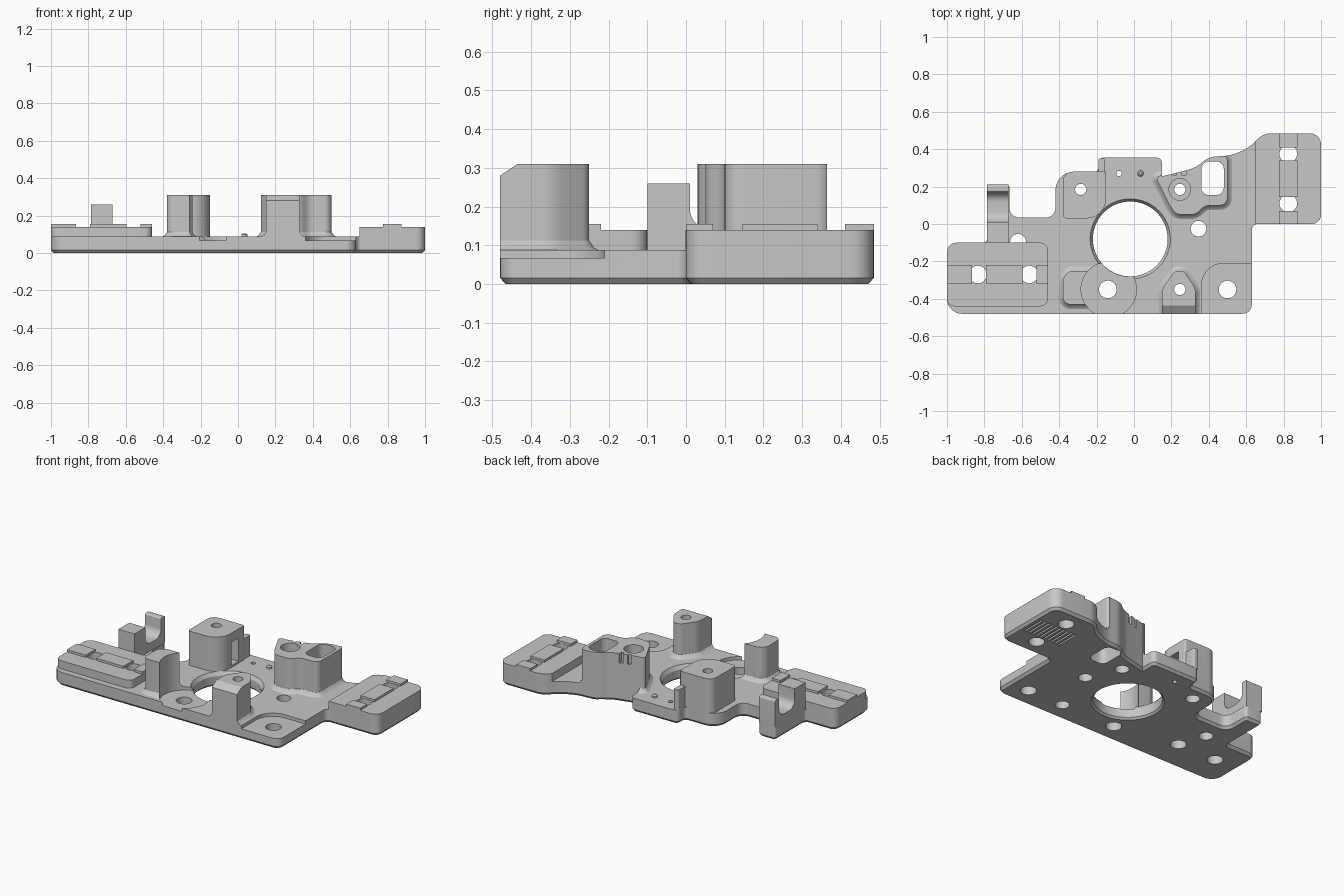
import bpy, bmesh, math
from mathutils import Vector

if "Cube" in bpy.data.objects:
    bpy.data.objects.remove(bpy.data.objects["Cube"], do_unlink=True)

grey = bpy.data.materials.new("machined_grey")
grey.use_nodes = True
grey.diffuse_color = (0.57, 0.57, 0.57, 1)
grey.node_tree.nodes["Principled BSDF"].inputs["Base Color"].default_value = grey.diffuse_color

TOP = 0.088      # upper face of the base plate
PAD = 0.14       # upper face of the mounting pads
RAIL = 0.155     # upper face of the locating rails
POST = 0.31      # upper face of the posts
cutters = []


def rounded(corners, steps=7):
    """Outline with each corner (x, y, setback) turned into an arc."""
    points = []
    for i, (x, y, setback) in enumerate(corners):
        here = Vector((x, y))
        if not setback:
            points.append(here)
            continue
        before = Vector(corners[i - 1][:2]) - here
        after = Vector(corners[(i + 1) % len(corners)][:2]) - here
        setback = min(setback, before.length * 0.45, after.length * 0.45)
        weight = math.sin(before.angle(after) / 2)
        start, end = here + before.normalized() * setback, here + after.normalized() * setback
        for k in range(steps + 1):
            t = k / steps
            a, b, c = (1 - t) ** 2, 2 * t * (1 - t) * weight, t * t
            points.append((start * a + here * b + end * c) / (a + b + c))
    return points


def ring(x, y, radius, count=40):
    turn = math.tau / count
    return [Vector((x + radius * math.cos(i * turn), y + radius * math.sin(i * turn)))
            for i in range(count)]


def rectangle(x0, x1, y0, y1, setback=0):
    return rounded([(x0, y0, setback), (x1, y0, setback), (x1, y1, setback), (x0, y1, setback)])


def offset(points, distance):
    """Grow (or shrink) a counter-clockwise outline with mitred corners."""
    moved = []
    for i, p in enumerate(points):
        d0 = (p - points[i - 1]).normalized()
        d1 = (points[(i + 1) % len(points)] - p).normalized()
        n0, n1 = Vector((d0.y, -d0.x)), Vector((d1.y, -d1.x))
        moved.append(p + (n0 + n1) * distance / (1 + n0.dot(n1)))
    return moved


def loft(name, outline, levels, along_x=False):
    """Solid made by stacking the outline at (height, growth) levels."""
    bm = bmesh.new()
    loops = []
    for height, growth in levels:
        shape = offset(outline, growth) if growth else outline
        loops.append([bm.verts.new((height, p.x, p.y) if along_x else (p.x, p.y, height))
                      for p in shape])
    for low, high in zip(loops, loops[1:]):
        for i in range(len(low)):
            j = (i + 1) % len(low)
            bm.faces.new((low[i], low[j], high[j], high[i]))
    bm.faces.new(loops[0][::-1])
    bm.faces.new(loops[-1])
    bmesh.ops.recalc_face_normals(bm, faces=bm.faces)
    mesh = bpy.data.meshes.new(name)
    bm.to_mesh(mesh)
    bm.free()
    mesh.materials.append(grey)
    obj = bpy.data.objects.new(name, mesh)
    bpy.context.collection.objects.link(obj)
    return obj


def cutter(outline, low=-0.5, high=0.5, **options):
    obj = loft("cutter", outline, [(low, 0), (high, 0)], **options)
    obj.hide_render = True
    cutters.append(obj)
    return obj


def carve(obj, tools, trim=False):
    """Subtract the tools, optionally trimming to the plate outline first."""
    jobs = [(plate_limit, 'INTERSECT')] if trim else []
    for tool, operation in jobs + [(tool, 'DIFFERENCE') for tool in tools]:
        mod = obj.modifiers.new("cut", 'BOOLEAN')
        mod.object, mod.operation, mod.solver = tool, operation, 'EXACT'
    bpy.context.view_layer.update()
    graph = bpy.context.evaluated_depsgraph_get()
    mesh = bpy.data.meshes.new_from_object(obj.evaluated_get(graph))
    obj.modifiers.clear()
    obj.data = mesh


def post(name, corners):
    """Tall post with a small fillet where it meets the plate."""
    return loft(name, rounded(corners),
                [(TOP, 0.024), (0.094, 0.012), (0.112, 0), (POST, 0)])


# Plate outline, shared by the base and the trimming volume
plate = rounded([
    (-1, -.48, .08), (.63, -.48, .05), (.63, 0, .03), (1, 0, .05), (1, .485, .06),
    (.69, .485, .06), (.62, .41, .06), (.52, .365, .05), (.4, .36, .05), (.33, .3, .04),
    (.15, .255, 0), (.15, .355, .03), (-.19, .355, .03), (-.19, .28, .02), (-.42, .28, .1),
    (-.42, .035, .05), (-.665, .035, .05), (-.665, .21, .02), (-.785, .21, .02),
    (-.785, -.1, .02), (-1, -.1, .05)])
plate_limit = cutter(plate)

# Cutting shapes: bolt holes, recesses, slots
pad_holes_left = [cutter(ring(x, -.27, .047)) for x in (-.835, -.56)]
pad_holes_right = [cutter(ring(.825, y, .047)) for y in (.375, .11)]
plate_holes = [cutter(ring(x, y, r)) for x, y, r in (
    (.345, -.025, .042), (-.62, -.095, .042), (.5, -.35, .047), (-.14, -.35, .047),
    (.245, -.35, .042), (-.285, .185, .042), (.245, .185, .042), (-.08, .27, .014))]
post_holes = [cutter(ring(x, y, .03)) for x, y in ((.245, -.35), (-.285, .185), (.245, .185))]
round_recess = cutter(ring(-.135, -.35, .148, 64), .067)
corner_recess = cutter(rounded([(.36, -.6, 0), (.7, -.6, 0), (.7, -.21, 0), (.36, -.21, .12)]), .067)
window = cutter(rectangle(.36, .48, .155, .335, .04))
bore = loft("cutter", ring(-.02, -.08, .2, 72), [(-.1, .1), (0, .012), (.012, 0), (.065, 0), (.1, .022)])
bore.hide_render = True
cutters.append(bore)
grooves = [cutter(rectangle(.7 + i * .028, .713 + i * .028, .165, .32), high=.01) for i in range(10)]

# Base plate with a chamfered lower edge
base = loft("base_plate", plate, [(0, -.014), (.016, 0), (TOP, 0)])
carve(base, [bore, round_recess, corner_recess, window]
      + plate_holes + pad_holes_left + pad_holes_right + grooves)
parts = [base]

# Raised mounting pads and their rails
left_pad = loft("right_side_pad", rectangle(-1, -.46, -.44, -.1, .04), [(TOP, 0), (PAD, 0)])
carve(left_pad, pad_holes_left, trim=True)
right_pad = loft("left_side_pad", rectangle(.65, 1.02, -.02, .5), [(TOP, 0), (PAD, 0)])
carve(right_pad, pad_holes_right, trim=True)
parts += [left_pad, right_pad]
for x0, x1 in ((-1, -.865), (-.79, -.595), (-.52, -.46)):
    parts.append(loft("right_side_rail", rectangle(x0, x1, -.32, -.22), [(PAD, 0), (RAIL, 0)]))
for y0, y1 in ((0, .07), (.145, .34), (.41, .485)):
    parts.append(loft("left_side_rail", rectangle(.775, .875, y0, y1), [(PAD, 0), (RAIL, 0)]))

# Rear post with a side notch and a low fin behind it
rear_post = loft("rear_post", rounded([
    (-.38, .03, .02), (-.15, .03, .11), (-.15, .28, .01), (-.38, .28, .05)]), [(TOP, 0), (POST, 0)])
carve(rear_post, [post_holes[1], cutter(rectangle(-.2, -.1, .15, .22), .1, .25)], trim=True)
fin = loft("rear_fin", rectangle(-.19, -.155, .27, .35, .01), [(TOP, 0), (.22, 0)])

# Rear tower with a screw boss, counterbore, window and two latch notches
tower = post("rear_tower", [
    (.19, .1, .03), (.225, .05, .028), (.33, .05, .028), (.38, .1, .03), (.5, .1, .04),
    (.5, .38, .06), (.4, .38, .04), (.33, .32, .03), (.115, .25, .02)])
notches = [cutter(rectangle(x, x + .022, .262, .32), .25) for x in (.205, .255)]
carve(tower, [window, post_holes[2], cutter(ring(.245, .185, .058), .2)] + notches, trim=True)

# Front posts: a crescent beside the round recess and a pointed one with a sloped top
crescent = post("crescent_post", [(-.38, -.43, .04), (-.2, -.43, .03), (-.2, -.25, .03), (-.38, -.25, .06)])
carve(crescent, [round_recess, bore], trim=True)
slope = cutter([Vector(p) for p in ((-.54, .24), (-.3, .4), (-.54, .4))], along_x=True)
pointed = post("pointed_post", [
    (.15, -.52, 0), (.33, -.52, 0), (.33, -.345, .03), (.265, -.25, .025), (.22, -.25, .025), (.15, -.345, .03)])
carve(pointed, [post_holes[0], slope], trim=True)
parts += [rear_post, fin, tower, crescent, pointed]

# Cable saddle: a block with a rounded notch across it
saddle = loft("cable_saddle", rounded([
    (-.1, TOP, 0), (.21, TOP, 0), (.21, .26, .01), (.17, .26, .01),
    (.17, .14, .07), (.01, .14, .07), (.01, .26, 0), (-.1, .26, 0)]),
    [(-.785, 0), (-.67, 0)], along_x=True)
pin = loft("locating_pin", ring(.035, .27, .016, 20), [(TOP, 0), (.098, 0), (.105, -.008)])
parts += [saddle, pin]

for obj in cutters:
    bpy.data.objects.remove(obj, do_unlink=True)

# Smooth the arcs, keep hard edges
for obj in parts:
    obj.data.shade_smooth()
    obj.data.set_sharp_from_angle(angle=math.radians(30))
